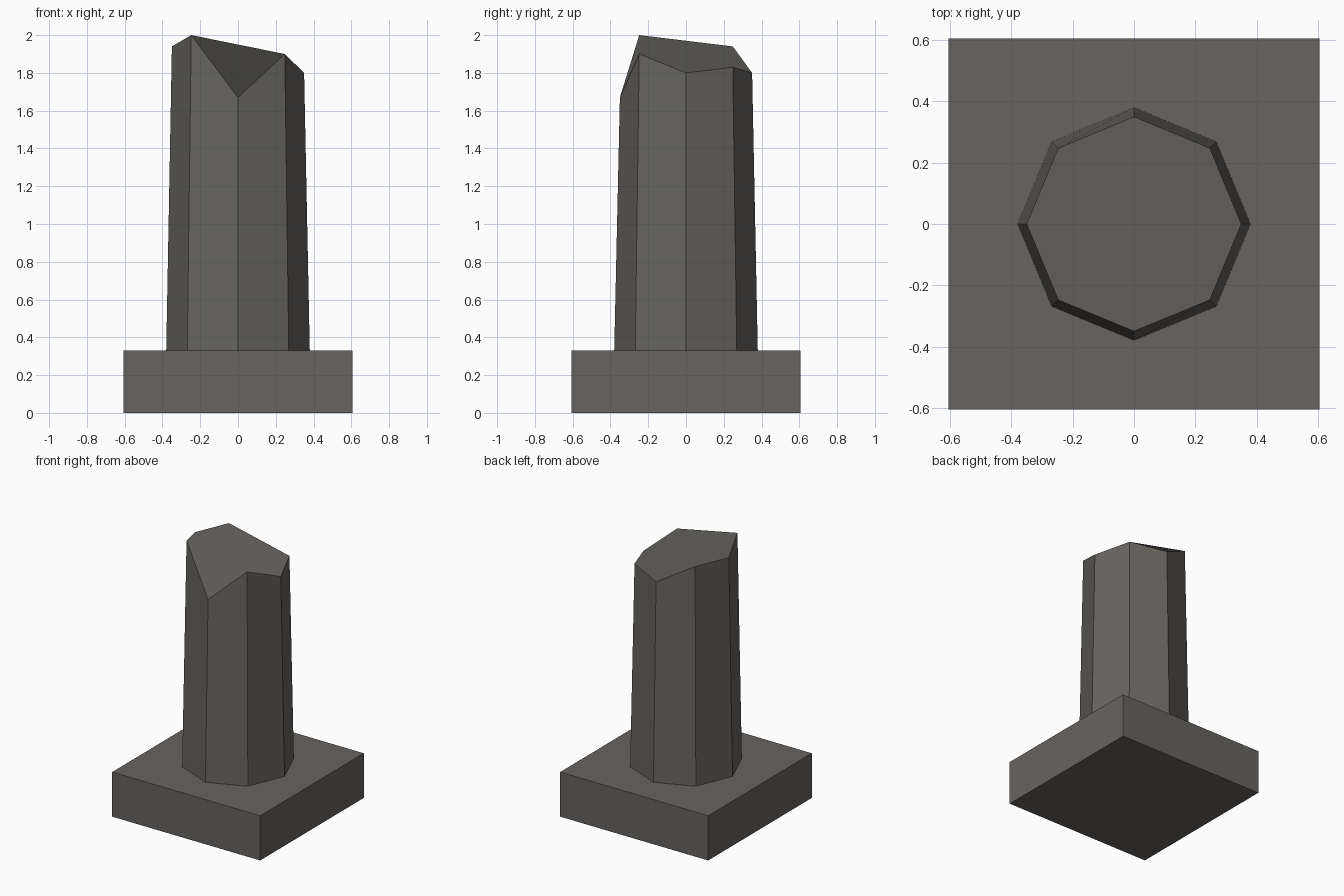
import bpy, bmesh, math

if "Cube" in bpy.data.objects:
    bpy.data.objects.remove(bpy.data.objects["Cube"])

# One stone colour for the whole model
stone = bpy.data.materials.new("dark grey stone")
stone.diffuse_color = (0.135, 0.126, 0.115, 1)
stone.use_nodes = True
stone.node_tree.nodes["Principled BSDF"].inputs["Base Color"].default_value = stone.diffuse_color


def finish(bm, name):
    bmesh.ops.recalc_face_normals(bm, faces=bm.faces)
    mesh = bpy.data.meshes.new(name)
    bm.to_mesh(mesh)
    bm.free()
    mesh.materials.append(stone)
    obj = bpy.data.objects.new(name, mesh)
    bpy.context.collection.objects.link(obj)
    return obj


# Square plinth
BASE_H, BASE_W = 0.33, 1.21
bm = bmesh.new()
bmesh.ops.create_cube(bm, size=1)
for v in bm.verts:
    v.co = (v.co.x * BASE_W, v.co.y * BASE_W, (v.co.z + 0.5) * BASE_H)
finish(bm, "plinth")

# Broken eight-sided shaft: tapered, with a jagged top rim
# (rim heights anticlockwise, starting at +x)
RIM = [1.80, 1.83, 1.80, 1.94, 1.94, 2.00, 1.67, 1.90]
bm = bmesh.new()
bottom, top = [], []
for i, z in enumerate(RIM):
    a = math.tau * i / len(RIM)
    c, s = math.cos(a), math.sin(a)
    bottom.append(bm.verts.new((0.38 * c, 0.38 * s, BASE_H)))
    top.append(bm.verts.new((0.35 * c, 0.35 * s, z)))
for i in range(len(RIM)):
    j = (i + 1) % len(RIM)
    bm.faces.new((bottom[i], bottom[j], top[j], top[i]))
bm.faces.new(top)
bm.faces.new(bottom[::-1])
finish(bm, "broken_shaft")
